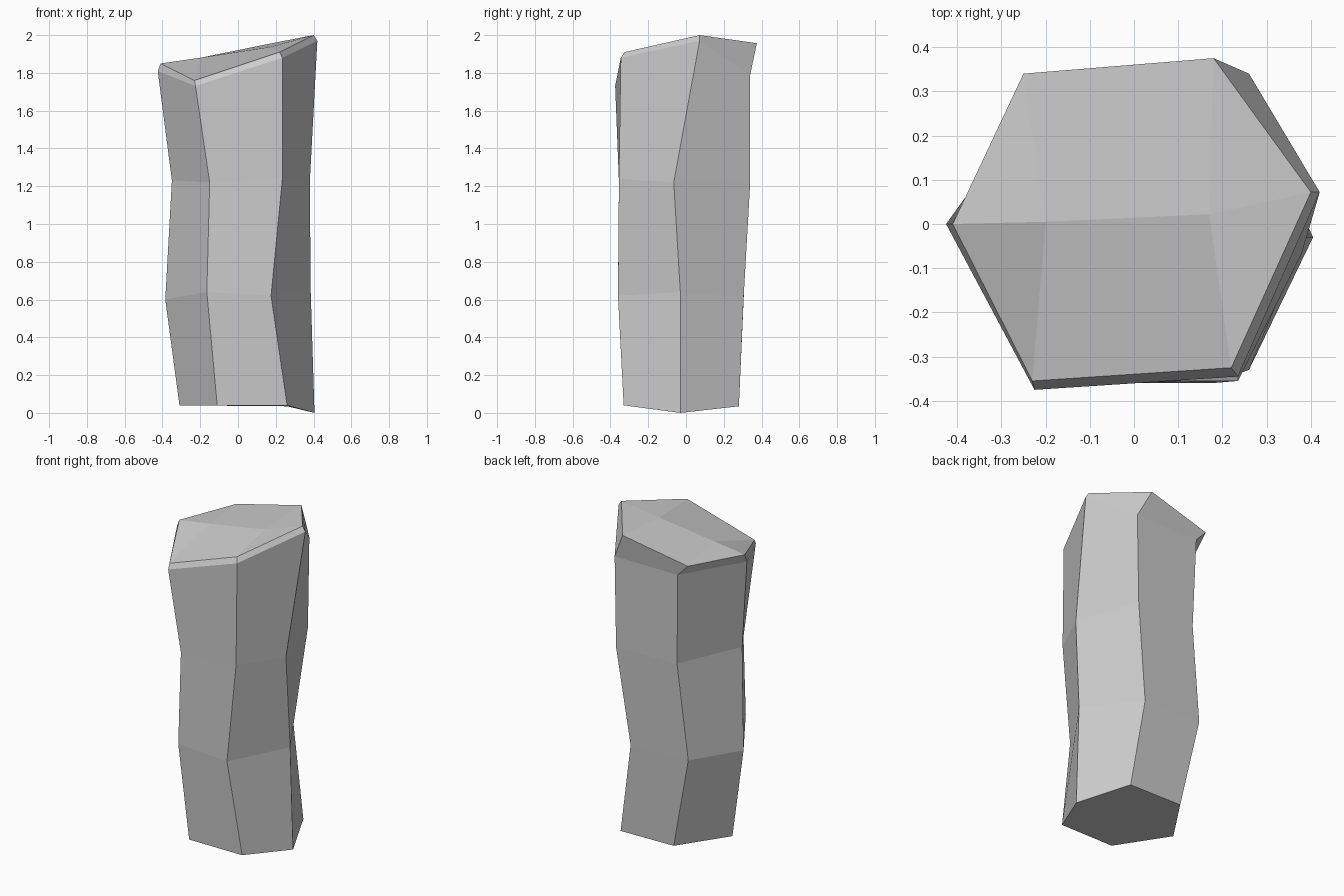
import bpy, bmesh

# Rough six-sided rock column: hexagonal sections from bottom to top.
# Corner order: left, front left, front right, right, back right, back left.
base = [(-.31, -.02, .04), (-.11, -.33, .04), (.26, -.33, .04),
        (.405, -.03, 0), (.26, .28, .035), (-.11, .28, .04)]
lower = [(-.385, -.024, .60), (-.165, -.36, .64), (.175, -.36, .62),
         (.385, -.03, .64), (.173, .305, .61), (-.23, .306, .62)]
upper = [(-.35, -.06, 1.23), (-.15, -.355, 1.22), (.235, -.355, 1.24),
         (.38, -.065, 1.22), (.25, .34, 1.22), (-.165, .325, 1.22)]
shoulder = [(-.425, 0, 1.81), (-.225, -.375, 1.73), (.235, -.345, 1.88),
            (.42, .072, 1.97), (.26, .34, 1.79), (-.18, .34, 1.79)]
rim = [(-.41, 0, 1.85), (-.23, -.355, 1.76), (.22, -.325, 1.91),
       (.40, .072, 2.0), (.18, .375, 1.957), (-.25, .34, 1.864)]
ridge = [(-.2, .005, 1.88), (.17, .022, 1.937)]

bm = bmesh.new()
rings = [[bm.verts.new(p) for p in ring]
         for ring in (base, lower, upper, shoulder, rim)]

# Side walls and underside
for a, b in zip(rings, rings[1:]):
    for i in range(6):
        j = (i + 1) % 6
        bm.faces.new((a[i], a[j], b[j], b[i]))
bm.faces.new(rings[0][::-1])

# Sloping top with a shallow central ridge
l, fl, fr, r, br, bl = rings[-1]
p, q = [bm.verts.new(v) for v in ridge]
for face in ((l, fl, p), (fl, fr, q, p), (fr, r, q),
             (r, br, q), (br, bl, p, q), (bl, l, p)):
    bm.faces.new(face)
bmesh.ops.recalc_face_normals(bm, faces=bm.faces)

mesh = bpy.data.meshes.new("rock_column")
bm.to_mesh(mesh)
bm.free()
bpy.context.collection.objects.link(bpy.data.objects.new("rock_column", mesh))
